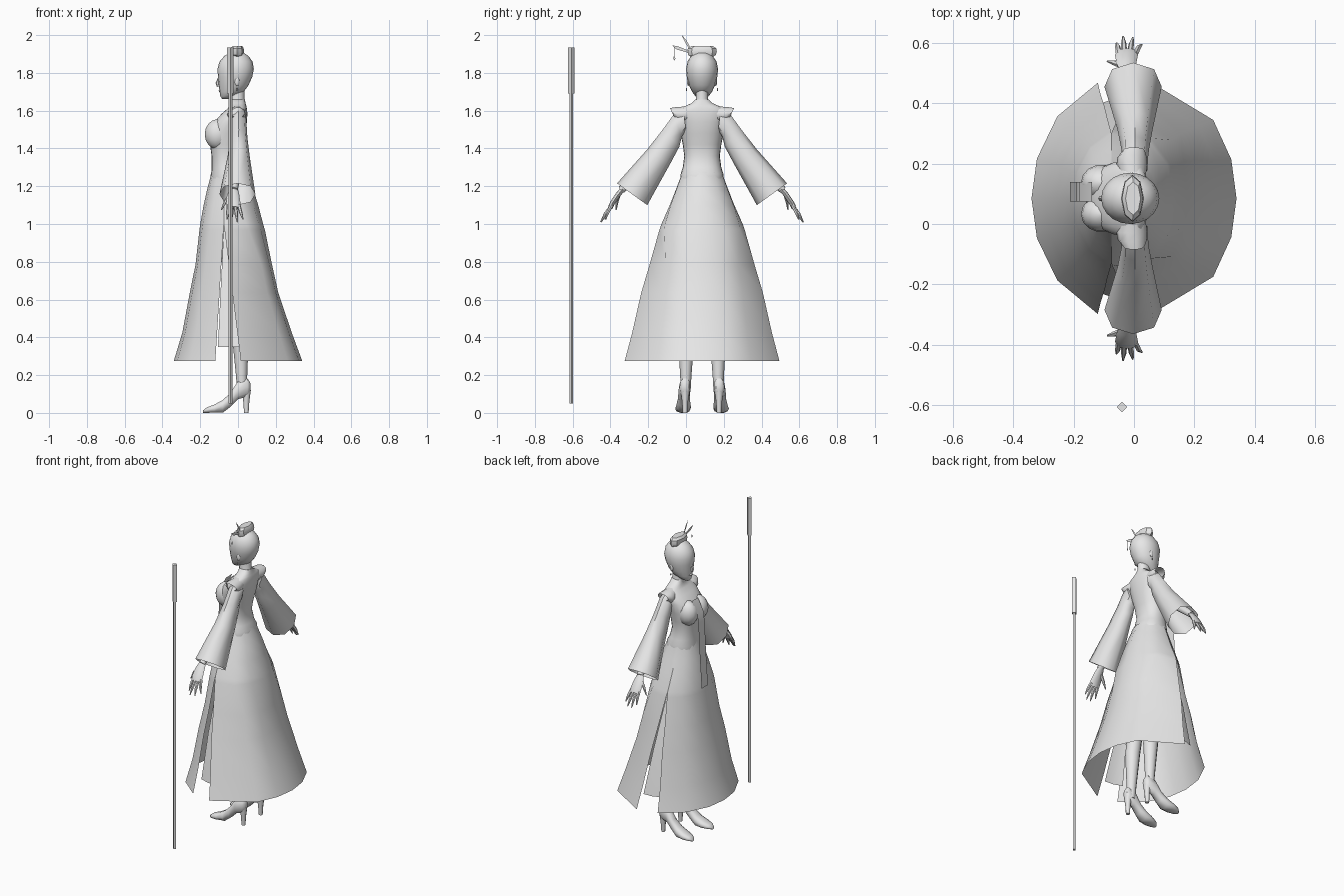
import bpy, bmesh, math
from mathutils import Vector

CY = 0.085  # the figure stands beside the staff, off the origin
grey = bpy.data.materials.new("plain_grey")
grey.diffuse_color = (0.8, 0.8, 0.8, 1)


def grid_object(name, rows, closed=True, caps=(True, True), smooth=50, dy=CY):
    """Skin rows of points into a surface."""
    bm = bmesh.new()
    vs = [[bm.verts.new((p[0], p[1] + dy, p[2])) for p in r] for r in rows]
    n = len(rows[0])
    for a, b in zip(vs, vs[1:]):
        for i in range(n if closed else n - 1):
            j = (i + 1) % n
            bm.faces.new((a[i], a[j], b[j], b[i]))
    if closed:
        for r, c in ((vs[0], caps[0]), (vs[-1], caps[1])):
            if c:
                bm.faces.new(r)
    bmesh.ops.remove_doubles(bm, verts=bm.verts, dist=0.0002)
    bmesh.ops.recalc_face_normals(bm, faces=bm.faces)
    me = bpy.data.meshes.new(name)
    bm.to_mesh(me)
    bm.free()
    me.materials.append(grey)
    ob = bpy.data.objects.new(name, me)
    bpy.context.collection.objects.link(ob)
    if smooth:
        bpy.ops.object.select_all(action='DESELECT')
        ob.select_set(True)
        bpy.context.view_layer.objects.active = ob
        bpy.ops.object.shade_smooth_by_angle(angle=math.radians(smooth))
    return ob


def ring(c, u, v, n, e=1.0):
    """Ellipse of n points; e below 1 makes it squarer."""
    c, u, v = Vector(c), Vector(u), Vector(v)
    q = lambda t: math.copysign(abs(t) ** e, t) if abs(t) > 1e-6 else 0
    return [c + u * q(math.cos(2 * math.pi * i / n)) + v * q(math.sin(2 * math.pi * i / n)) for i in range(n)]


def body_loft(name, secs, n=20, y=0, e=1.0, **kw):
    """Horizontal ellipses: z, front x, back x, half width."""
    rows = [ring(((a + b) / 2, y, z), ((b - a) / 2, 0, 0), (0, h, 0), n, e) for z, a, b, h in secs]
    return grid_object(name, rows, **kw)


def tube(name, pts, n=8, **kw):
    """Round limb through (x, y, z, radius) points."""
    ps = [Vector(p[:3]) for p in pts]
    rows = []
    for i, p in enumerate(ps):
        d = (ps[min(i + 1, len(ps) - 1)] - ps[max(i - 1, 0)]).normalized()
        u = d.cross(Vector((0, 1, 0)) if abs(d.y) < 0.8 else Vector((1, 0, 0))).normalized()
        rows.append(ring(p, u * pts[i][3], d.cross(u) * pts[i][3], n))
    return grid_object(name, rows, **kw)


def ball(name, c, r, n=14):
    rows = []
    for i in range(9):
        t = math.pi * (0.02 + 0.96 * i / 8)
        k = math.sin(t)
        rows.append(ring((c[0], c[1], c[2] + r[2] * math.cos(t)), (r[0] * k, 0, 0), (0, r[1] * k, 0), n))
    return grid_object(name, rows)


# head, face and neck
body_loft("head", [(1.663, -.085, -.05, .016), (1.675, -.093, -.025, .034), (1.70, -.097, .03, .053),
                   (1.735, -.102, .056, .069), (1.78, -.106, .076, .081), (1.82, -.109, .084, .085),
                   (1.86, -.098, .077, .077), (1.89, -.072, .055, .057), (1.908, -.042, .028, .032),
                   (1.914, -.012, .0, .008)])
tube("nose", [(-.096, 0, 1.785, .005), (-.109, 0, 1.745, .010), (-.104, 0, 1.728, .008)], 6)
ball("lips", (-.095, 0, 1.705), (.007, .018, .008), 10)
body_loft("neck", [(1.60, -.04, .045, .06), (1.63, -.042, .04, .043), (1.66, -.045, .034, .033),
                   (1.72, -.05, .035, .033)], 14)

# hair bun and flat ornaments
body_loft("hair_bun", [(1.882, -.03, .025, .055), (1.895, -.04, .03, .073), (1.912, -.042, .032, .078),
                       (1.93, -.04, .03, .075), (1.943, -.028, .022, .055)], 8, smooth=30)
for nm, pts in (("hair_pin_long", ((-.05, 1.905, .004), (-.085, 1.965, .007), (-.107, 2.0, .001))),
                ("hair_pin_wide", ((-.05, 1.905, .005), (-.13, 1.932, .010), (-.157, 1.945, .001))),
                ("pin_drop", ((-.147, 1.94, .0015), (-.147, 1.89, .0015), (-.147, 1.876, .006),
                              (-.147, 1.866, .001)))):
    k = (1, 0) if nm == "pin_drop" else (.5, .8)
    grid_object(nm, [[(0, y - k[0] * w, z - k[1] * w), (0, y + k[0] * w, z + k[1] * w)] for y, z, w in pts],
                closed=False, smooth=0)

# bodice
body_loft("bodice", [(1.235, -.143, .048, .114), (1.265, -.142, .047, .113), (1.30, -.139, .028, .102),
                     (1.36, -.14, .014, .094), (1.42, -.148, .022, .102), (1.48, -.16, .038, .114),
                     (1.54, -.128, .047, .123), (1.585, -.085, .05, .128), (1.612, -.054, .047, .115),
                     (1.625, -.046, .044, .088), (1.64, -.042, .04, .055), (1.66, -.04, .036, .035)], 24, e=.88)

# skirt: z, front x, back x, half width
SKIRT = [(1.275, -.142, .047, .111), (1.25, -.146, .054, .118), (1.18, -.164, .082, .145),
         (1.10, -.182, .107, .177), (1.0, -.2, .133, .222), (.97, -.204, .142, .232), (.785, -.225, .18, .28),
         (.637, -.255, .213, .322), (.424, -.295, .285, .37), (.275, -.34, .34, .41)]


def slit(z):
    t = max(0, (1.0 - z) / .725)
    return -.075 - .045 * t, -.075 + .09 * t


def arc(sec, angles, k=1.0):
    z, a, b, h = sec
    c, r = (a + b) / 2, (b - a) / 2
    return [(c + r * k * math.cos(t), h * k * math.sin(t), z) for t in angles]


def edge_angle(s, x):
    return math.acos((x - (s[1] + s[2]) / 2) / ((s[2] - s[1]) / 2))


# pleat spacing is uneven, with wide plain panels next to the slits
BACK = (-1, -.45, -.21, 0, .21, .45, 1)
FRONT = (-1, -.6, -.27, 0, .27, .6, 1)
back, front = [], []
for s in SKIRT:
    f, b = slit(s[0])
    w = min(1, max(0, (s[0] - .8) / .3))  # rounder near the waist
    tb, tf = edge_angle(s, b), math.pi - edge_angle(s, f)
    even = [(i - 3) / 3 for i in range(7)]
    back.append(arc(s, [tb * (p * (1 - w) + q * w) for p, q in zip(BACK, even)]))
    front.append(arc(s, [math.pi + tf * (p * (1 - w) + q * w) for p, q in zip(FRONT, even)]))
grid_object("skirt_back", back, closed=False)
grid_object("skirt_front", front, closed=False)

# ribbon hanging from the bust
grid_object("ribbon", [[(x, -.01, z), (x, .055, z)] for x, z in
                       ((-.14, 1.56), (-.182, 1.48), (-.19, 1.40), (-.2, 1.2), (-.213, 1.0))], closed=False)

# staff with a square shaft and a thicker grip
for nm, z0, z1, r in (("staff_shaft", .05, 1.70, .010), ("staff_grip", 1.69, 1.935, .017)):
    grid_object(nm, [ring((-.04, -.607, z), (r, 0, 0), (0, r, 0), 4) for z in (z0, z1)], smooth=0, dy=0)

for side, s in (("left", -1), ("right", 1)):
    ball(side + "_bust", (-.108, s * .052, 1.475), (.068, .06, .08))
    ball(side + "_ear", (-.005, s * .073, 1.755), (.013, .007, .024), 8)
    ball(side + "_earring", (-.005, s * .082, 1.712), (.004, .004, .008), 6)

    # lining panel behind the slit
    rows = []
    for sec in [(.96, -.205, .143, .232)] + SKIRT[6:8] + [(.35, -.315, .31, .388)]:
        f, b = slit(sec[0])
        t0, t1 = edge_angle(sec, f - .005), edge_angle(sec, b + .01)
        rows.append(arc(sec, [s * (t0 + (t1 - t0) * i / 2) for i in range(3)], .88))
    grid_object(side + "_lining_panel", rows, closed=False)

    # shoulder cap and flared sleeve: outer y, outer z, inner y, inner z, front x, back x
    def sleeve(name, secs, n, e=1.0):
        grid_object(name, [ring(((a + b) / 2, s * (oy + iy) / 2, (oz + iz) / 2), ((b - a) / 2, 0, 0),
                                (0, s * (oy - iy) / 2, (oz - iz) / 2), n, e)
                           for oy, oz, iy, iz, a, b in secs], caps=(True, False))
    sleeve(side + "_shoulder_cap", [(.07, 1.63, .07, 1.54, -.042, .038), (.115, 1.622, .105, 1.535, -.058, .044),
                                    (.145, 1.62, .125, 1.54, -.055, .043),
                                    (.17, 1.615, .146, 1.562, -.038, .036)], 10)
    sleeve(side + "_sleeve", [(.10, 1.61, .085, 1.50, -.04, .045), (.15, 1.58, .108, 1.46, -.04, .046),
                              (.208, 1.50, .12, 1.41, -.042, .05), (.29, 1.395, .168, 1.32, -.055, .062),
                              (.45, 1.215, .29, 1.10, -.098, .092)], 8, .9)

    # arm, hand and fingers
    tube(side + "_arm", [(0, s * .22, 1.38, .032), (-.01, s * .34, 1.26, .026), (-.022, s * .428, 1.18, .02)], 10)
    grid_object(side + "_palm", [ring((x, s * y, z), (w, 0, 0), (0, s * .011, .008), 8) for x, y, z, w in
                                 ((-.022, .415, 1.19, .02), (-.025, .445, 1.155, .032),
                                  (-.025, .475, 1.11, .038), (-.024, .487, 1.085, .034))])
    for i, (x, y, z) in enumerate(((-.058, .515, 1.025), (-.036, .537, 1.01), (-.004, .533, 1.01),
                                   (.026, .51, 1.025))):
        bx = -.05 + .018 * i
        tube(f"{side}_finger_{i + 1}", [(bx, s * .478, 1.10, .010), ((bx + x) / 2, s * (y + .49) / 2,
             (z + 1.095) / 2, .009), (x, s * y, z, .003)], 6)
    tube(side + "_thumb", [(-.04, s * .44, 1.155, .010), (-.066, s * .45, 1.12, .009),
                           (-.088, s * .455, 1.075, .003)], 6)

    # leg
    tube(side + "_leg", [(-.035, s * .07, 1.0, .07), (-.02, s * .08, .78, .064), (-.005, s * .083, .55, .046),
                         (.012, s * .084, .42, .045), (.016, s * .085, .30, .037), (.019, s * .086, .20, .030),
                         (.022, s * .087, .11, .026)], 12)
    # shoe from heel to toe: x, bottom z, top z, half width
    grid_object(side + "_shoe", [ring((x, s * (.09 + .012 * (.06 - x) / .2), (a + b) / 2), (0, w, 0),
                                      (0, 0, (b - a) / 2), 10, .85) for x, a, b, w in
                                 ((.065, .11, .16, .016), (.05, .085, .185, .028), (.0, .07, .17, .031),
                                  (-.04, .03, .108, .032), (-.08, .0, .07, .039), (-.125, 0, .045, .041),
                                  (-.165, 0, .03, .030), (-.185, .0, .014, .012))])
    tube(side + "_heel", [(.044, s * .09, .12, .024), (.044, s * .09, .06, .016), (.044, s * .09, 0, .012)], 8)
